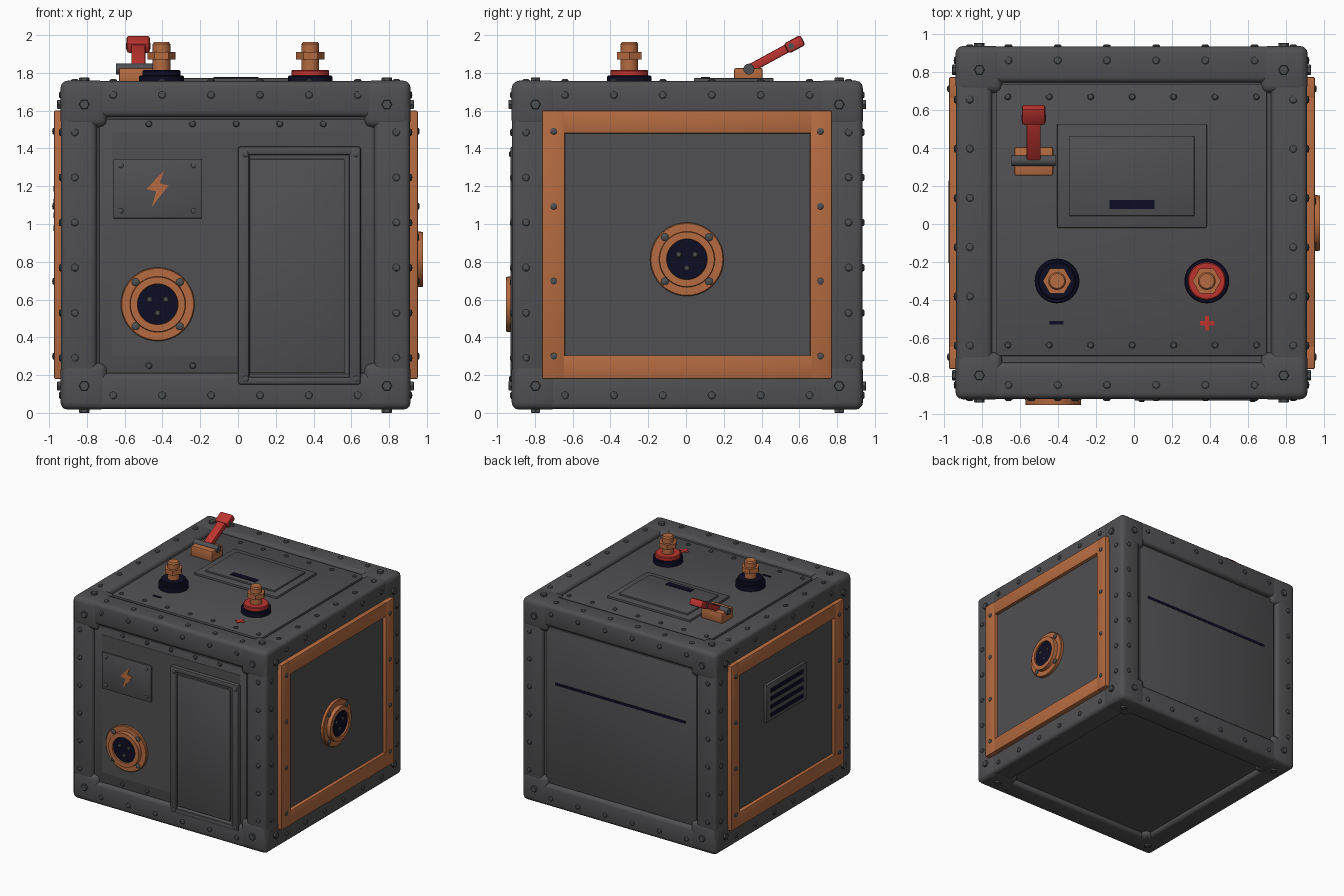
import bpy, bmesh, math
from mathutils import Vector

if "Cube" in bpy.data.objects:
    bpy.data.objects.remove(bpy.data.objects["Cube"])

def material(name, col):
    m = bpy.data.materials.new(name)
    m.diffuse_color = (*col, 1)
    m.use_nodes = True
    m.node_tree.nodes["Principled BSDF"].inputs["Base Color"].default_value = m.diffuse_color
    return m

GREY = material("dark_grey", (0.080, 0.080, 0.085))
STEEL = material("bolt_steel", (0.075, 0.080, 0.086))
COPPER = material("copper", (0.46, 0.147, 0.052))
RED = material("red", (0.50, 0.034, 0.028))
BLACK = material("navy_black", (0.004, 0.004, 0.018))

# body extents and face frames: right, up, outward direction
X0, X1, Y0, Y1, Z0, Z1 = -0.937, 0.911, -0.92, 0.934, 0.02, 1.756
CX, CY, CZ = (X0 + X1) / 2, (Y0 + Y1) / 2, (Z0 + Z1) / 2
FACES = {
    "front": ((1, 0, 0), (0, 0, 1), (0, -1, 0)),
    "back": ((-1, 0, 0), (0, 0, 1), (0, 1, 0)),
    "right": ((0, 1, 0), (0, 0, 1), (1, 0, 0)),
    "left": ((0, -1, 0), (0, 0, 1), (-1, 0, 0)),
    "top": ((1, 0, 0), (0, 1, 0), (0, 0, 1)),
    "bottom": ((1, 0, 0), (0, -1, 0), (0, 0, -1)),
}

def place(face, u, v, d):
    a, b, n = (Vector(k) for k in FACES[face])
    return a * u + b * v + n * d

def finish(name, bm, mat):
    me = bpy.data.meshes.new(name)
    bm.to_mesh(me)
    bm.free()
    me.materials.append(mat)
    me.shade_smooth()
    me.set_sharp_from_angle(angle=math.radians(35))
    ob = bpy.data.objects.new(name, me)
    bpy.context.collection.objects.link(ob)
    return ob

def plates(name, face, polys, d0, d1, mat, bev=0.0, seg=2):
    """Extruded outlines standing on one face, from depth d0 to d1."""
    bm = bmesh.new()
    for poly in polys:
        f = bm.faces.new([bm.verts.new(place(face, u, v, d0)) for u, v in poly])
        top = bmesh.ops.extrude_face_region(bm, geom=[f])["geom"]
        vs = [g for g in top if isinstance(g, bmesh.types.BMVert)]
        bmesh.ops.translate(bm, verts=vs, vec=Vector(FACES[face][2]) * (d1 - d0))
    bmesh.ops.recalc_face_normals(bm, faces=bm.faces)
    if bev:
        bmesh.ops.bevel(bm, geom=bm.edges[:], offset=bev, segments=seg, profile=0.5, affect="EDGES")
    return finish(name, bm, mat)

def rect(u0, u1, v0, v1):
    return [(u0, v0), (u1, v0), (u1, v1), (u0, v1)]

def box(name, x0, x1, y0, y1, z0, z1, mat, bev=0.0, seg=2):
    return plates(name, "top", [rect(x0, x1, y0, y1)], z0, z1, mat, bev, seg)

def lathe(name, face, points, profile, mat, segs=32):
    """Turned shape (radius, depth) repeated at each point of a face."""
    bm = bmesh.new()
    for u, v in points:
        prev = None
        for r, d in profile:
            if r == 0:
                ring = [bm.verts.new(place(face, u, v, d))] * segs
            else:
                ring = [bm.verts.new(place(face, u + r * math.cos(2 * math.pi * i / segs),
                                           v + r * math.sin(2 * math.pi * i / segs), d)) for i in range(segs)]
            if prev:
                for i in range(segs):
                    j = (i + 1) % segs
                    bm.faces.new(list(dict.fromkeys([prev[i], prev[j], ring[j], ring[i]])))
            prev = ring
    return finish(name, bm, mat)

def bolts(name, face, points, d, r=0.02, h=0.012, mat=STEEL):
    lathe(name, face, points, [(r, d - 0.015), (r, d + h * 0.4), (r * 0.7, d + h * 0.85), (0, d + h)], mat, 10)

# core and edge beams
box("core", -0.895, 0.87, -0.885, 0.895, 0.06, 1.725, GREY)
W, B = 0.19, 0.03
xs, ys, zs = [(X0, X0 + W), (X1 - W, X1)], [(Y0, Y0 + W), (Y1 - W, Y1)], [(Z0, Z0 + W), (Z1 - W, Z1)]
for i in range(2):
    for j in range(2):
        box("beam_across", X0 + 0.1, X1 - 0.1, *ys[i], *zs[j], GREY, B, 3)
        box("beam_depth", *xs[i], Y0 + 0.1, Y1 - 0.1, *zs[j], GREY, B, 3)
        box("beam_upright", *xs[i], *ys[j], Z0 + 0.1, Z1 - 0.1, GREY, B, 3)

# corner blocks
C, P = 0.245, 0.003
for x in ((X0 - P, X0 + C), (X1 - C, X1 + P)):
    for y in ((Y0 - P, Y0 + C), (Y1 - C, Y1 + P)):
        for z in ((Z0 - P, Z0 + C), (Z1 - C, Z1 + P)):
            box("corner_block", *x, *y, *z, GREY, 0.04, 3)

# frame bolts and corner hex bolts on every face
DEPTH = {"front": -Y0, "back": Y1, "right": X1, "left": -X0, "top": Z1, "bottom": -Z0}
for face, (a, b, n) in FACES.items():
    mid = Vector((CX, CY, CZ))
    half = Vector((X1 - CX, Y1 - CY, Z1 - CZ))
    cu, cv = mid.dot(Vector(a)), mid.dot(Vector(b))
    hu, hv = abs(half.dot(Vector(a))), abs(half.dot(Vector(b)))
    d = DEPTH[face]
    if face != "bottom":
        step_v = 0.259 if face == "top" else 0.239
        ks = [-2.5, -1.5, -0.5, 0.5, 1.5, 2.5]
        pts = [(cu + k * 0.259, cv + s * (hv - 0.073)) for k in ks for s in (-1, 1)]
        pts += [(cu + s * (hu - 0.073), cv + k * step_v) for k in ks for s in (-1, 1)]
        bolts(face + "_frame_bolts", face, pts, d)
    lathe(face + "_corner_hex_bolts", face,
          [(cu + s * (hu - 0.123), cv + t * (hv - 0.123)) for s in (-1, 1) for t in (-1, 1)],
          [(0.028, d - 0.01), (0.028, d + 0.017), (0.024, d + 0.02), (0, d + 0.02)], STEEL, 6)

# round power sockets
def socket(name, face, u, v, p):
    lathe(name + "_ring", face, [(u, v)], [(0.195, p - 0.02), (0.195, p + 0.02), (0.19, p + 0.025), (0.148, p + 0.025),
          (0.145, p + 0.057), (0.108, p + 0.057), (0.106, p + 0.035), (0, p + 0.035)], COPPER, 40)
    lathe(name + "_insert", face, [(u, v)], [(0.1065, p + 0.03), (0.1065, p + 0.045), (0, p + 0.045)], BLACK)
    bolts(name + "_pins", face, [(u - 0.043, v + 0.025), (u + 0.043, v + 0.025), (u, v - 0.047)],
          p + 0.045, 0.016, 0.01)
    bolts(name + "_screws", face, [(u + s * 0.117, v + t * 0.117) for s in (-1, 1) for t in (-1, 1)],
          p + 0.025, 0.021, 0.012)

# front: panel, label plate, door
plates("front_panel", "front", [rect(-0.735, 0.71, 0.21, 1.555)], 0.86, 0.895, GREY, 0.006)
plates("front_inner_panel", "front", [rect(-0.667, 0.647, 0.30, 1.486)], 0.88, 0.898, GREY)
bolts("front_panel_bolts", "front", [(-0.472 + 0.231 * i, 1.53) for i in range(5)] + [(-0.472, 0.25), (-0.24, 0.25)],
      0.895, 0.018)
plates("label_plate", "front", [rect(-0.66, -0.19, 1.03, 1.345)], 0.88, 0.911, GREY, 0.005)
bolts("label_screws", "front", [(x, z) for x in (-0.62, -0.235) for z in (1.07, 1.31)], 0.911, 0.014, 0.008)
plates("lightning_symbol", "front", [[(-0.39, 1.285), (-0.485, 1.185), (-0.433, 1.173), (-0.457, 1.09),
       (-0.367, 1.205), (-0.415, 1.215)]], 0.909, 0.915, COPPER)
plates("door_base", "front", [rect(0.02, 0.63, 0.17, 1.39)], 0.88, 0.905, GREY)
plates("door_panel", "front", [rect(0.06, 0.565, 0.21, 1.345)], 0.89, 0.918, GREY, 0.008)
plates("door_frame", "front", [rect(0.0, 0.06, 0.15, 1.41), rect(0.588, 0.65, 0.15, 1.41), rect(0.0, 0.65, 1.365, 1.41),
       rect(0.0, 0.65, 0.15, 0.19)], 0.88, 0.93, GREY, 0.012)
bolts("door_bolts", "front", [(x, z) for x in (0.04, 0.625) for z in (0.18, 1.37)], 0.929, 0.016, 0.008)
socket("front_socket", "front", -0.425, 0.575, 0.895)

# back: panel with dark slot
plates("back_panel", "back", [rect(-0.70, 0.735, 0.21, 1.555)], 0.87, 0.908, GREY, 0.006)
plates("back_slot", "back", [rect(-0.61, 0.63, 1.07, 1.093)], 0.905, 0.911, BLACK)

# sides: copper frames with panels
for face, s, d in (("right", 1, 0.952), ("left", -1, 0.974)):
    u0, u1, i0, i1 = sorted((-0.763 * s, 0.773 * s)) + sorted((-0.64 * s, 0.657 * s))
    plates(face + "_copper_frame", face, [rect(u0, i0, 0.18, 1.60), rect(i1, u1, 0.18, 1.60),
           rect(i0 - 0.02, i1 + 0.02, 1.48, 1.60), rect(i0 - 0.02, i1 + 0.02, 0.18, 0.305)], 0.86, d, COPPER, 0.007)
    plates(face + "_panel", face, [rect(i0 - 0.02, i1 + 0.02, 0.29, 1.50)], 0.86, d - 0.03, GREY)
    bolts(face + "_copper_frame_bolts", face, [(s * y, 0.30 + 0.397 * k) for y in (-0.70, 0.712) for k in range(4)],
          d, 0.018, 0.01)
socket("right_socket", "right", 0.005, 0.813, 0.922)
plates("left_vent_plate", "left", [rect(-0.285, 0.26, 0.925, 1.25)], 0.93, 0.968, GREY, 0.006)
plates("left_vent_slots", "left", [rect(-0.23, 0.205, 0.962 + 0.07 * i, 0.992 + 0.07 * i) for i in range(4)],
       0.967, 0.976, BLACK)

# top: panel, hatch and polarity marks
plates("top_panel", "top", [rect(-0.725, 0.70, -0.695, 0.735)], 1.70, 1.74, GREY, 0.006)
bolts("top_panel_bolts", "top", [(-0.665 + 0.2183 * i, y) for i in range(7) for y in (-0.638, 0.67)], 1.74, 0.018)
plates("hatch_base", "top", [rect(-0.405, 0.383, -0.02, 0.527)], 1.73, 1.758, GREY, 0.006)
plates("hatch_lid", "top", [rect(-0.34, 0.318, 0.042, 0.464)], 1.75, 1.772, GREY, 0.005)
plates("hatch_slot", "top", [rect(-0.13, 0.108, 0.08, 0.126)], 1.771, 1.778, BLACK)
plates("minus_mark", "top", [rect(-0.445, -0.37, -0.53, -0.51)], 1.738, 1.744, BLACK)
plates("plus_mark", "top", [rect(0.347, 0.423, -0.534, -0.511), rect(0.374, 0.396, -0.561, -0.484)], 1.738, 1.744, RED)

# battery terminals
for name, x, mat in (("negative", -0.405, BLACK), ("positive", 0.383, RED)):
    at = [(x, -0.30)]
    lathe(name + "_terminal_base", "top", at, [(0.118, 1.73), (0.118, 1.78), (0.112, 1.786), (0, 1.786)], BLACK)
    lathe(name + "_terminal_collar", "top", at, [(0.1, 1.78), (0.1, 1.81), (0.094, 1.816), (0, 1.816)], mat)
    lathe(name + "_terminal_post", "top", at, [(0.047, 1.80), (0.047, 1.952), (0.039, 1.963), (0, 1.963)], COPPER, 24)
    lathe(name + "_terminal_nut", "top", at, [(0, 1.87), (0.075, 1.87), (0.075, 1.911), (0, 1.911)], COPPER, 6)

# lever switch
LX, LY, LZ = -0.528, 0.333, 1.82
box("lever_base", -0.63, -0.425, 0.255, 0.405, 1.73, 1.826, COPPER, 0.01)
lathe("lever_pivot", "right", [(LY, LZ)], [(0, -0.645), (0.029, -0.645), (0.029, -0.413), (0, -0.413)], STEEL, 16)
arm = box("lever_arm", -0.037, 0.037, 0, 0.27, -0.023, 0.023, RED, 0.008)
knob = box("lever_knob", -0.062, 0.062, 0.225, 0.325, -0.03, 0.03, RED, 0.014)
pin = lathe("lever_pin", "right", [(0.255, 0)], [(0, -0.064), (0.016, -0.064), (0.016, 0.064), (0, 0.064)], STEEL, 12)
for ob in (arm, knob, pin):
    ob.location = (LX, LY, LZ)
    ob.rotation_euler.x = math.radians(28.5)
